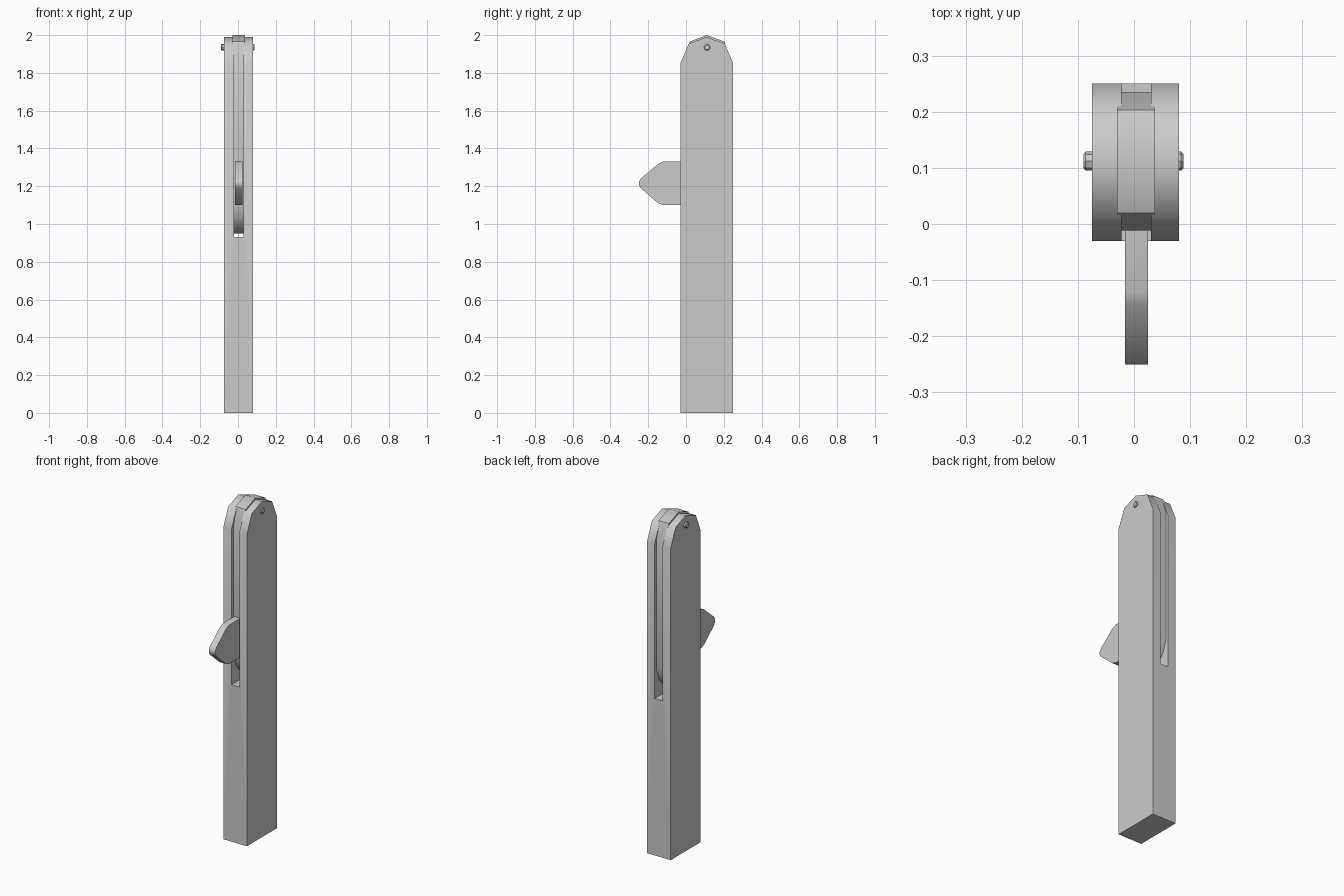
import bpy, bmesh, math

if "Cube" in bpy.data.objects:
    bpy.data.objects.remove(bpy.data.objects["Cube"])


def extrude_profile(name, profile, x0, x1):
    """Closed (y, z) outline extruded from x0 to x1."""
    bm = bmesh.new()
    face = bm.faces.new([bm.verts.new((x0, y, z)) for y, z in profile])
    ext = bmesh.ops.extrude_face_region(bm, geom=[face])
    moved = [v for v in ext["geom"] if isinstance(v, bmesh.types.BMVert)]
    bmesh.ops.translate(bm, verts=moved, vec=(x1 - x0, 0, 0))
    bmesh.ops.recalc_face_normals(bm, faces=bm.faces)
    mesh = bpy.data.meshes.new(name)
    bm.to_mesh(mesh)
    bm.free()
    obj = bpy.data.objects.new(name, mesh)
    bpy.context.collection.objects.link(obj)
    return obj


def activate(obj):
    bpy.ops.object.select_all(action='DESELECT')
    obj.select_set(True)
    bpy.context.view_layer.objects.active = obj


def smooth(obj, degrees=50):
    activate(obj)
    bpy.ops.object.shade_smooth_by_angle(angle=math.radians(degrees))


# Handle with a faceted top
handle = extrude_profile("handle", [
    (-0.03, 0), (0.25, 0), (0.25, 1.85), (0.205, 1.955),
    (0.11, 1.99), (0.015, 1.955), (-0.03, 1.85)], -0.075, 0.08)

# Slot running through the handle, open at the top
cutter = extrude_profile("slot_cutter", [
    (-0.1, 0.93), (0.35, 0.93), (0.35, 2.1), (-0.1, 2.1)], -0.022, 0.03)
cutter.hide_render = True
cut = handle.modifiers.new("slot", 'BOOLEAN')
cut.operation = 'DIFFERENCE'
cut.solver = 'EXACT'
cut.object = cutter
activate(handle)
bpy.ops.object.modifier_apply(modifier=cut.name)
bpy.data.objects.remove(cutter, do_unlink=True)
smooth(handle)

# Folded blade, let slightly into the slot walls
blade = extrude_profile("blade", [
    (0.11, 0.95), (0.165, 0.975), (0.21, 1.03), (0.235, 1.1),
    (0.235, 1.865), (0.203, 1.966), (0.11, 2.0), (0.02, 1.966),
    (-0.012, 1.865), (-0.012, 1.1), (0.012, 1.03), (0.057, 0.975)],
    -0.03, 0.037)
smooth(blade)

# Thumb tab sticking out of the front
tab = extrude_profile("thumb_tab", [
    (0.05, 1.1), (0.05, 1.33), (-0.12, 1.33), (-0.145, 1.32),
    (-0.24, 1.24), (-0.25, 1.222), (-0.25, 1.208), (-0.24, 1.19),
    (-0.15, 1.112), (-0.12, 1.1)], -0.016, 0.025)
smooth(tab)

# Pivot pin with chamfered ends
bpy.ops.mesh.primitive_cylinder_add(
    vertices=8, radius=0.017, depth=0.178,
    location=(-0.001, 0.112, 1.935), rotation=(0, math.pi / 2, 0))
pin = bpy.context.object
pin.name = "pivot_pin"
bm = bmesh.new()
bm.from_mesh(pin.data)
rims = [e for e in bm.edges if abs(e.verts[0].co.z - e.verts[1].co.z) < 0.01]
bmesh.ops.bevel(bm, geom=rims, offset=0.004, segments=1, affect='EDGES')
bm.to_mesh(pin.data)
bm.free()
